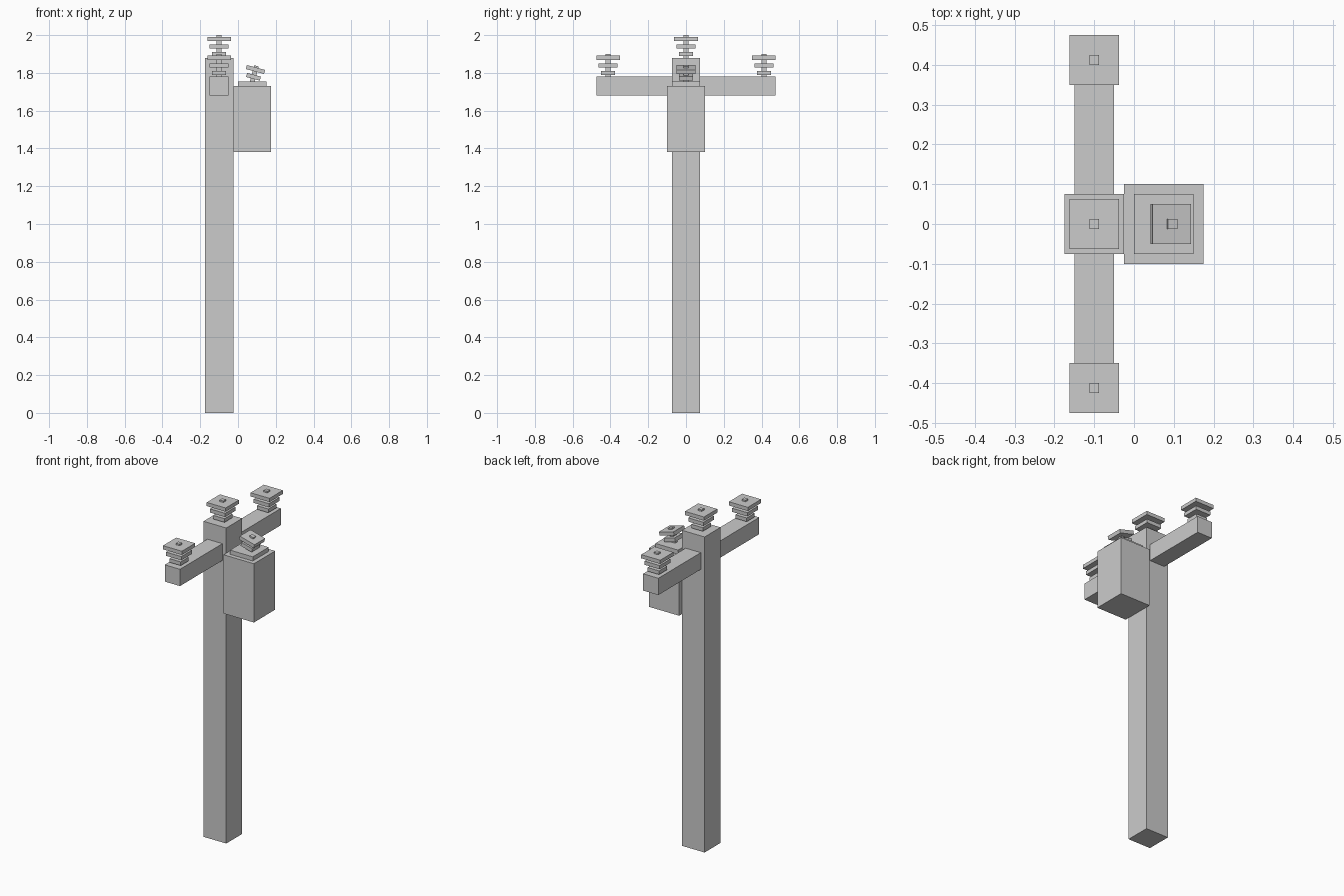
import bpy
import math
from mathutils import Matrix, Vector

if "Cube" in bpy.data.objects:
    bpy.data.objects.remove(bpy.data.objects["Cube"])


def box(name, size, centre, frame=Matrix.Identity(4)):
    bpy.ops.mesh.primitive_cube_add(size=1)
    ob = bpy.context.object
    ob.name = name
    ob.data.transform(frame @ Matrix.Translation(centre) @ Matrix.Diagonal((*size, 1)))
    return ob


def insulator(name, base, widths, tilt=0.0):
    # Square core with stacked plates that widen upwards
    frame = Matrix.Translation(Vector(base)) @ Matrix.Rotation(tilt, 4, 'Y')
    length = 0.04 * len(widths)
    sink = 0.01
    box(name + "_core", (0.025, 0.025, length + sink), (0, 0, (length - sink) / 2), frame)
    for i, w in enumerate(widths):
        box(f"{name}_plate_{i + 1}", (w, w, 0.022), (0, 0, 0.02 + 0.04 * i), frame)


# Pole and crossarm
box("pole", (0.15, 0.15, 1.88), (-0.1, 0, 0.94))
box("crossarm", (0.1, 0.95, 0.1), (-0.1, 0, 1.73))

# Transformer box with lid
box("transformer", (0.2, 0.2, 0.35), (0.075, 0, 1.555))
box("transformer_lid", (0.15, 0.15, 0.025), (0.075, 0, 1.7425))

# Insulators on pole top, arm ends and transformer
plates = (0.075, 0.1, 0.125)
insulator("pole_insulator", (-0.1, 0, 1.88), plates)
for side, y in (("front", -0.4125), ("back", 0.4125)):
    insulator(side + "_insulator", (-0.1, y, 1.78), plates)
insulator("transformer_insulator", (0.077, 0, 1.76), plates[:2], math.radians(15))
